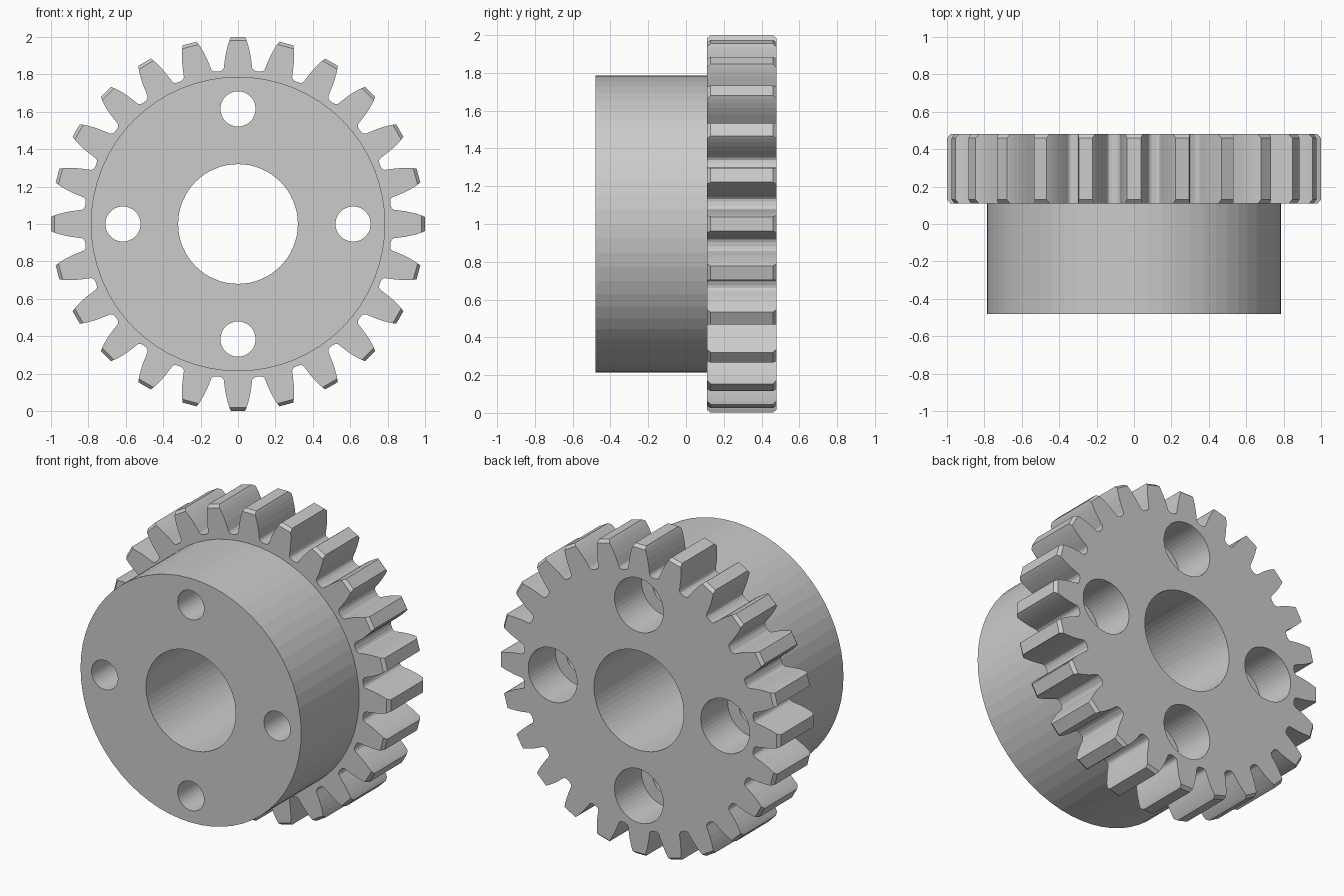
import bpy, bmesh
from math import sin, cos, pi, atan2, hypot
from mathutils import Matrix

if "Cube" in bpy.data.objects:
    bpy.data.objects.remove(bpy.data.objects["Cube"])

TEETH = 24
ZC = 1.0                      # axle height
Y_BACK, Y_STEP, Y_FRONT = 0.48, 0.11, -0.48


def add_object(name, bm):
    bmesh.ops.recalc_face_normals(bm, faces=bm.faces)
    mesh = bpy.data.meshes.new(name)
    bm.to_mesh(mesh)
    bm.free()
    ob = bpy.data.objects.new(name, mesh)
    bpy.context.collection.objects.link(ob)
    return ob


def cylinder(name, r, y0, y1, x=0.0, z=ZC, seg=64):
    bm = bmesh.new()
    m = Matrix.Translation((x, (y0 + y1) / 2, z)) @ Matrix.Rotation(pi / 2, 4, 'X')
    bmesh.ops.create_cone(bm, cap_ends=True, segments=seg, radius1=r, radius2=r,
                          depth=y1 - y0, matrix=m)
    return add_object(name, bm)


def combine(target, tool, op):
    tool.hide_render = True
    mod = target.modifiers.new(op, 'BOOLEAN')
    mod.operation, mod.solver, mod.object = op, 'EXACT', tool
    bpy.context.view_layer.objects.active = target
    bpy.ops.object.modifier_apply(modifier=mod.name)
    bpy.data.objects.remove(tool, do_unlink=True)


# half tooth: (half width, height along the tooth), from valley to tip
HALF = [(0.096, 0.817), (0.083, 0.823), (0.076, 0.834), (0.074, 0.85), (0.069, 0.89),
        (0.061, 0.93), (0.053, 0.96), (0.0455, 0.982)]
TIP = (0.038, 0.999)


def outline(tip):
    half = HALF + [tip]
    tooth = [(-x, h) for x, h in half] + [(x, h) for x, h in reversed(half)]
    pts = []
    for i in range(TEETH):
        for x, h in tooth:
            a, r = atan2(x, h) + i * 2 * pi / TEETH, hypot(x, h)
            pts.append((r * sin(a), ZC + r * cos(a)))
    return pts


# toothed wheel, tips chamfered at both ends
bm = bmesh.new()
rings = []
for y, tip in ((Y_STEP, HALF[-1]), (Y_STEP + 0.02, TIP),
               (Y_BACK - 0.02, TIP), (Y_BACK, HALF[-1])):
    rings.append([bm.verts.new((x, y, z)) for x, z in outline(tip)])
n = len(rings[0])
for a, b in zip(rings, rings[1:]):
    for i in range(n):
        j = (i + 1) % n
        bm.faces.new((a[i], a[j], b[j], b[i]))
bm.faces.new(rings[0])
bm.faces.new(rings[-1])
bmesh.ops.remove_doubles(bm, verts=bm.verts, dist=1e-5)
gear = add_object("gear", bm)

# hub joined to the wheel
combine(gear, cylinder("hub", 0.787, Y_FRONT, Y_STEP + 0.04), 'UNION')

# centre bore
combine(gear, cylinder("bore_cutter", 0.32, -0.7, 0.7), 'DIFFERENCE')

# four bolt holes, counterbored from the back
for k in range(4):
    x, z = 0.615 * cos(k * pi / 2), ZC + 0.615 * sin(k * pi / 2)
    combine(gear, cylinder("hole_cutter", 0.094, -0.7, 0.7, x, z, 48), 'DIFFERENCE')
    combine(gear, cylinder("counterbore_cutter", 0.174, 0.205, 0.7, x, z, 48), 'DIFFERENCE')
